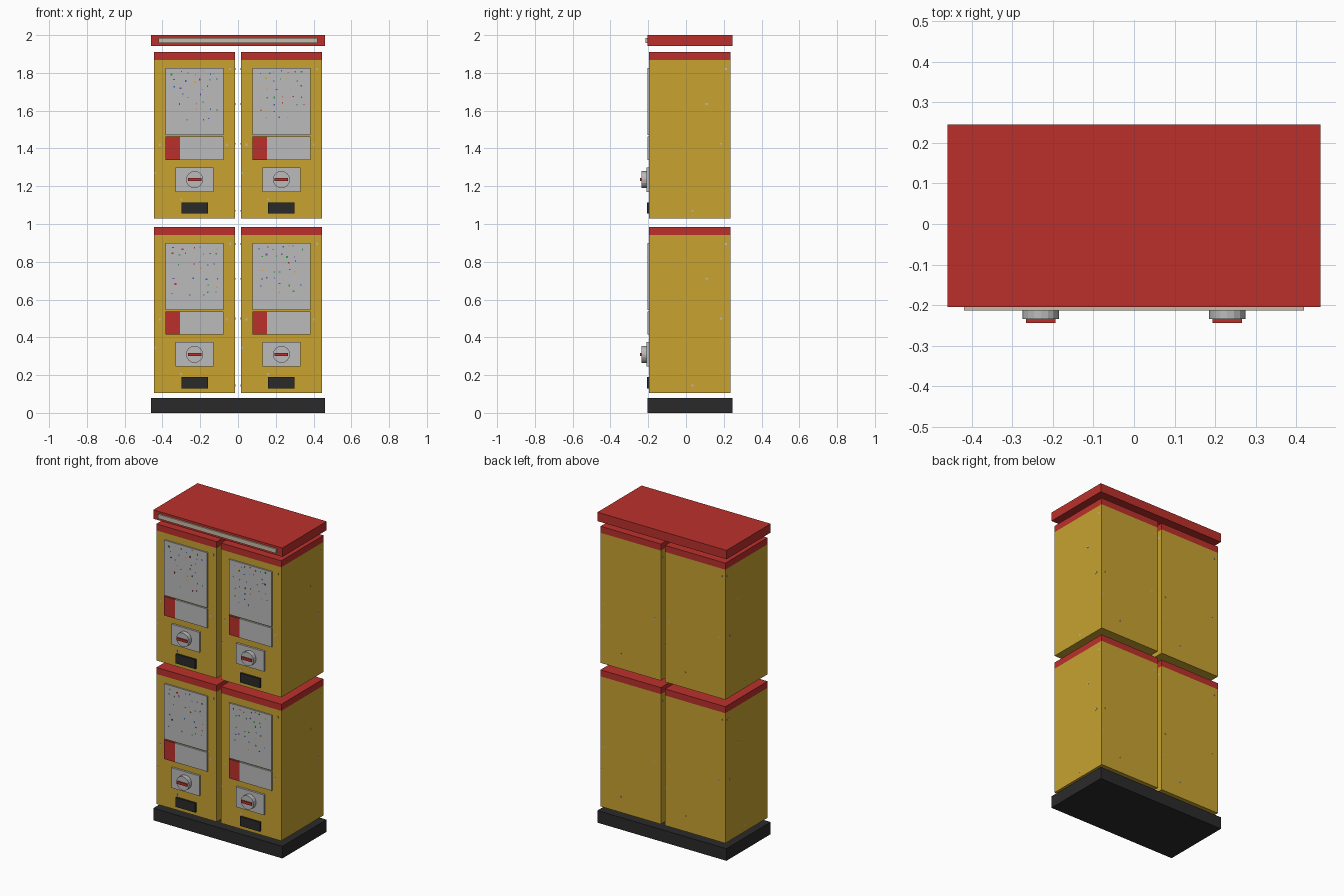
import bpy, bmesh, math, random
from mathutils import Matrix

cube = bpy.data.objects.get("Cube")
if cube:
    bpy.data.objects.remove(cube, do_unlink=True)
random.seed(4)


def material(name, rgb):
    m = bpy.data.materials.new(name)
    m.use_nodes = True
    m.diffuse_color = (*rgb, 1)
    m.node_tree.nodes["Principled BSDF"].inputs["Base Color"].default_value = (*rgb, 1)
    return m


gold = material("gold", (0.58, 0.365, 0.03))
red = material("red", (0.50, 0.03, 0.025))
grey = material("grey", (0.50, 0.50, 0.50))
dark = material("dark", (0.023, 0.023, 0.023))
cream = material("cream", (0.58, 0.50, 0.38))
blue = material("blue", (0.03, 0.12, 0.55))
green = material("green", (0.03, 0.33, 0.06))
purple = material("purple", (0.2, 0.06, 0.5))
orange = material("orange", (0.75, 0.36, 0.02))


def finish(name, bm, mats):
    mesh = bpy.data.meshes.new(name)
    bm.to_mesh(mesh)
    bm.free()
    for m in mats:
        mesh.materials.append(m)
    obj = bpy.data.objects.new(name, mesh)
    bpy.context.collection.objects.link(obj)
    return obj


def add_box(bm, x, y, z, index=0):
    """Box from three (min, max) ranges."""
    spans = (x, y, z)
    mid = [(a + b) / 2 for a, b in spans]
    size = [b - a for a, b in spans]
    mat = Matrix.Translation(mid) @ Matrix.Diagonal((*size, 1))
    verts = bmesh.ops.create_cube(bm, size=1, matrix=mat)["verts"]
    for f in {f for v in verts for f in v.link_faces}:
        f.material_index = index


def box(name, mat, x, y, z):
    bm = bmesh.new()
    add_box(bm, x, y, z)
    return finish(name, bm, [mat])


FRONT, BACK = -0.195, 0.235
HALF = 0.215


def around(c, half):
    return (c - half, c + half)


def cabinet(tag, cx, z0):
    def part(name, mat, half, depth, z, dx=0.0):
        return box(f"{tag}_{name}", mat, around(cx + dx, half),
                   (FRONT - depth, FRONT + 0.005), (z0 + z[0], z0 + z[1]))

    # Body and top band
    box(f"{tag}_body", gold, around(cx, HALF), (FRONT, BACK), (z0, z0 + 0.838))
    box(f"{tag}_top_band", red, around(cx, HALF), (FRONT, BACK), (z0 + 0.838, z0 + 0.88))

    # Front panels
    part("window", grey, 0.153, 0.009, (0.44, 0.795))
    part("label", grey, 0.115, 0.009, (0.31, 0.433), 0.038)
    part("label_end", red, 0.038, 0.009, (0.31, 0.433), -0.115)
    part("coin_plate", grey, 0.1, 0.013, (0.14, 0.27))
    part("chute", dark, 0.07, 0.012, (0.025, 0.085))

    # Turning knob and its handle
    bm = bmesh.new()
    bmesh.ops.create_cone(bm, cap_ends=True, segments=16, radius1=0.045, radius2=0.045,
                          depth=0.035, matrix=Matrix.Translation((cx, -0.2175, z0 + 0.205))
                          @ Matrix.Rotation(math.pi / 2, 4, "X"))
    finish(f"{tag}_knob", bm, [grey])
    box(f"{tag}_handle", red, around(cx, 0.036), (-0.244, -0.23), around(z0 + 0.205, 0.008))

    # Capsule glints just breaking through the window, sparser low down
    bm = bmesh.new()
    for row in range(7):
        for col in range(7):
            if random.random() > 0.45 + 0.07 * row:
                continue
            x = cx + (col - 3) * 0.037 + random.uniform(-0.012, 0.012)
            z = z0 + 0.53 + row * 0.04 + random.uniform(-0.012, 0.012)
            add_box(bm, around(x, random.uniform(0.002, 0.005)), (FRONT - 0.01, FRONT - 0.008),
                    around(z, random.uniform(0.002, 0.005)), random.randrange(5))
    finish(f"{tag}_capsules", bm, [red, blue, green, purple, orange])

    # Worn flecks in the paint on every side
    bm = bmesh.new()
    for dx, z in ((0.19, 0.79), (0.17, 0.39), (-0.207, 0.24), (-0.07, 0.1), (-0.185, 0.39)):
        add_box(bm, around(cx + dx, 0.004), (FRONT - 0.001, FRONT), around(z0 + z, 0.006))
        add_box(bm, around(cx - dx, 0.003), (BACK, BACK + 0.001), around(z0 + z, 0.004))
    for y, z in ((0.21, 0.79), (0.11, 0.605), (0.185, 0.395), (0.035, 0.04)):
        for side in (-1, 1):
            add_box(bm, around(cx + side * HALF, 0.001), around(y, 0.006), around(z0 + z, 0.005))
    finish(f"{tag}_paint_flecks", bm, [grey])


# Four stacked dispensers
for level, z0 in (("lower", 0.105), ("upper", 1.03)):
    for side, cx in (("right", -0.23), ("left", 0.23)):
        cabinet(f"{level}_{side}", cx, z0)

# Base, roof and the roof's front strip
box("base", dark, (-0.46, 0.46), (-0.205, 0.245), (0, 0.078))
box("roof", red, (-0.46, 0.46), (-0.205, 0.245), (1.943, 2.0))
box("roof_strip", cream, (-0.42, 0.42), (-0.214, -0.2), (1.958, 1.986))
